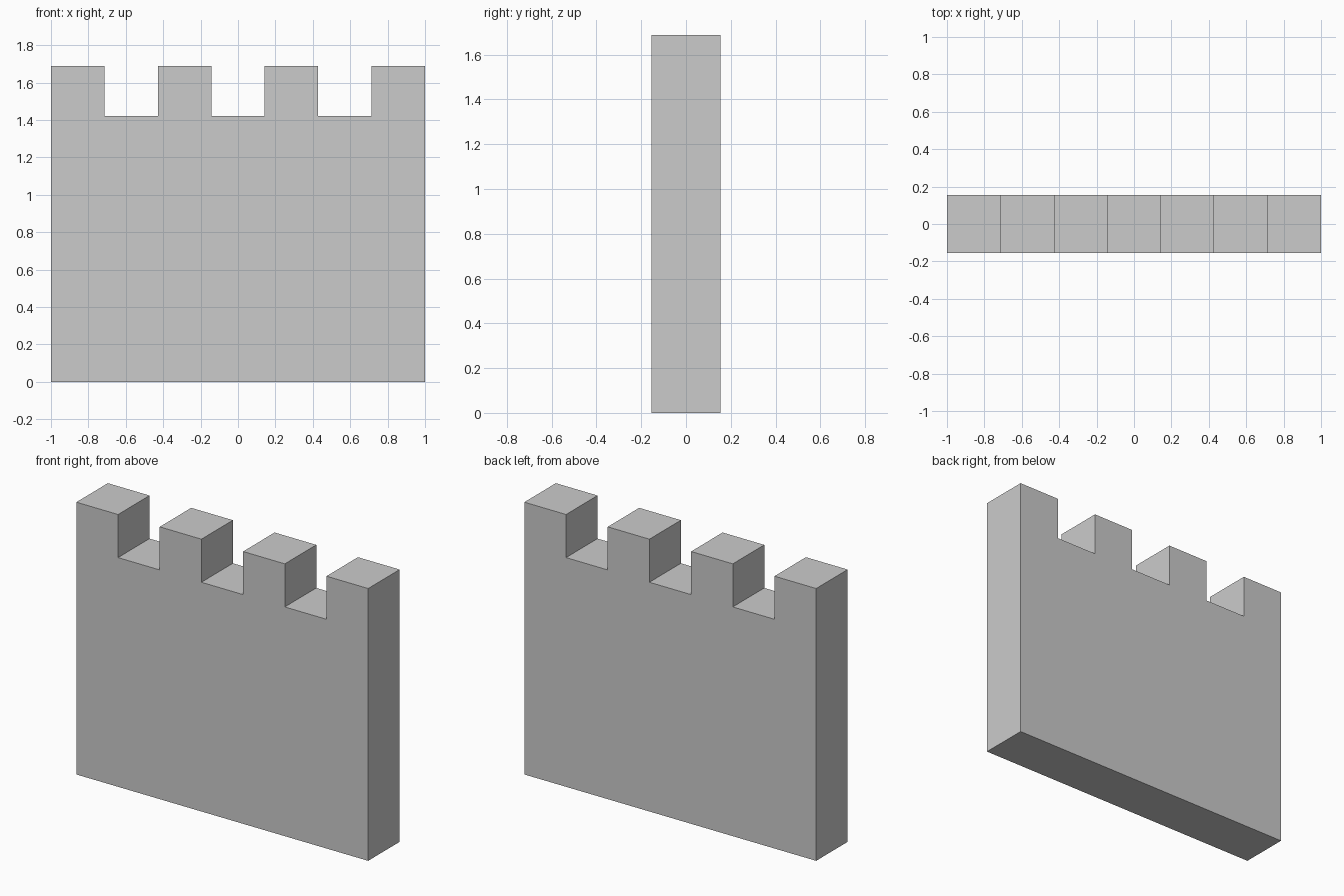
import bpy, bmesh
from mathutils import Vector

if "Cube" in bpy.data.objects:
    bpy.data.objects.remove(bpy.data.objects["Cube"])

HALF_DEPTH = 0.154
WALL_TOP, MERLON_TOP = 1.42, 1.687
STEP = 2 / 7  # merlons and gaps share one width

# Stepped outline of the wall, seen from the front
profile = [(-1, 0), (1, 0)]
for i in reversed(range(7)):
    z = MERLON_TOP if i % 2 == 0 else WALL_TOP
    profile += [(-1 + (i + 1) * STEP, z), (-1 + i * STEP, z)]

# Extrude the outline through the wall thickness
bm = bmesh.new()
face = bm.faces.new([bm.verts.new((x, -HALF_DEPTH, z)) for x, z in profile])
ext = bmesh.ops.extrude_face_region(bm, geom=[face], use_keep_orig=True)
verts = [g for g in ext["geom"] if isinstance(g, bmesh.types.BMVert)]
bmesh.ops.translate(bm, verts=verts, vec=Vector((0, 2 * HALF_DEPTH, 0)))
bmesh.ops.recalc_face_normals(bm, faces=bm.faces)

mesh = bpy.data.meshes.new("battlement_wall")
bm.to_mesh(mesh)
bm.free()
bpy.context.collection.objects.link(bpy.data.objects.new("battlement_wall", mesh))
